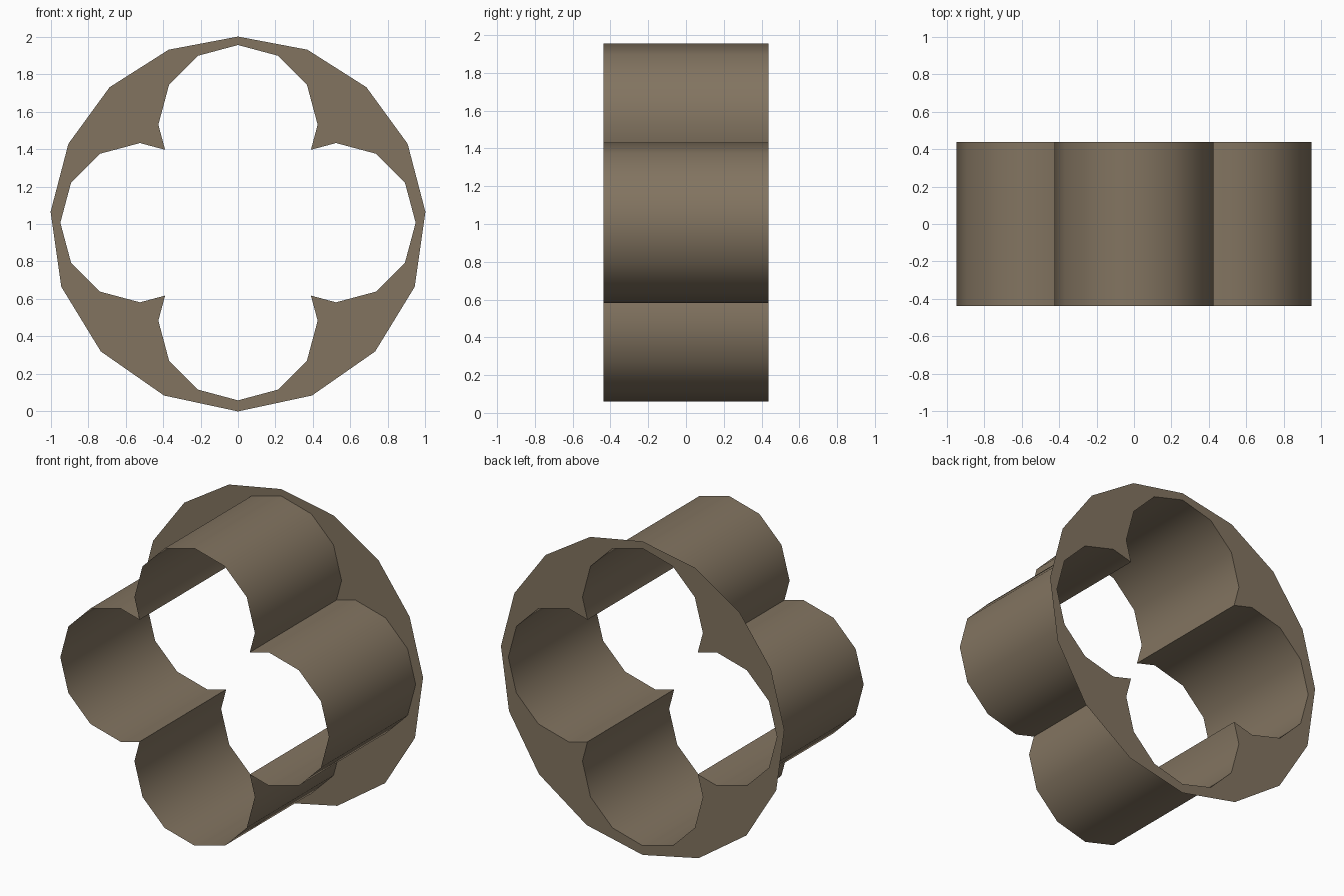
import bpy, bmesh, math

if "Cube" in bpy.data.objects:
    bpy.data.objects.remove(bpy.data.objects["Cube"])

ZC, OFF, R, HALF = 1.007, 0.523, 0.425, 0.437   # centre height, lobe offset, lobe radius, half depth

mat = bpy.data.materials.new("dusty brown")
mat.diffuse_color = (0.225, 0.175, 0.118, 1)
mat.use_nodes = True
mat.node_tree.nodes["Principled BSDF"].inputs["Base Color"].default_value = mat.diffuse_color


def make_object(name, bm):
    me = bpy.data.meshes.new(name)
    bm.to_mesh(me)
    bm.free()
    me.materials.append(mat)
    ob = bpy.data.objects.new(name, me)
    bpy.context.collection.objects.link(ob)
    return ob


# Quatrefoil profile: four 12-sided lobes clipped where they meet on the diagonals
t = (OFF - R) / (R * (math.sin(math.pi / 6) - (1 - math.cos(math.pi / 6))))
corner = R - t * R * (1 - math.cos(math.pi / 6))
lobe = [(corner, corner)]
for i in range(7):
    a = math.radians(30 * i)
    lobe.append((R * math.cos(a), OFF + R * math.sin(a)))
profile = []
for k in range(4):
    c, s = round(math.cos(k * math.pi / 2)), round(math.sin(k * math.pi / 2))
    profile += [(x * c - z * s, ZC + x * s + z * c) for x, z in lobe]

# Open quatrefoil tube
bm = bmesh.new()
front = [bm.verts.new((x, -HALF, z)) for x, z in profile]
back = [bm.verts.new((x, HALF, z)) for x, z in profile]
n = len(profile)
for i in range(n):
    j = (i + 1) % n
    bm.faces.new((front[i], front[j], back[j], back[i]))
tube = make_object("quatrefoil_tube", bm)
bpy.context.view_layer.objects.active = tube
tube.select_set(True)
bpy.ops.object.shade_smooth_by_angle(angle=math.radians(40))

# Flat back flange: 16-sided rim, mirrored, with the quatrefoil opening
half_rim = [(0.37, 1.93), (0.685, 1.73), (0.905, 1.428), (1.0, 1.065),
            (0.943, 0.665), (0.732, 0.32), (0.395, 0.085)]
rim = [(0, 2.0)] + half_rim + [(0, 0)] + [(-x, z) for x, z in reversed(half_rim)]
bm = bmesh.new()
edges = []
for loop in (rim, profile):
    vs = [bm.verts.new((x, HALF, z)) for x, z in loop]
    edges += [bm.edges.new((vs[i], vs[(i + 1) % len(vs)])) for i in range(len(vs))]
bmesh.ops.triangle_fill(bm, edges=edges, use_beauty=True, normal=(0, -1, 0))
bmesh.ops.dissolve_limit(bm, angle_limit=0.01, verts=[], edges=bm.edges[:])
make_object("back_flange", bm)
